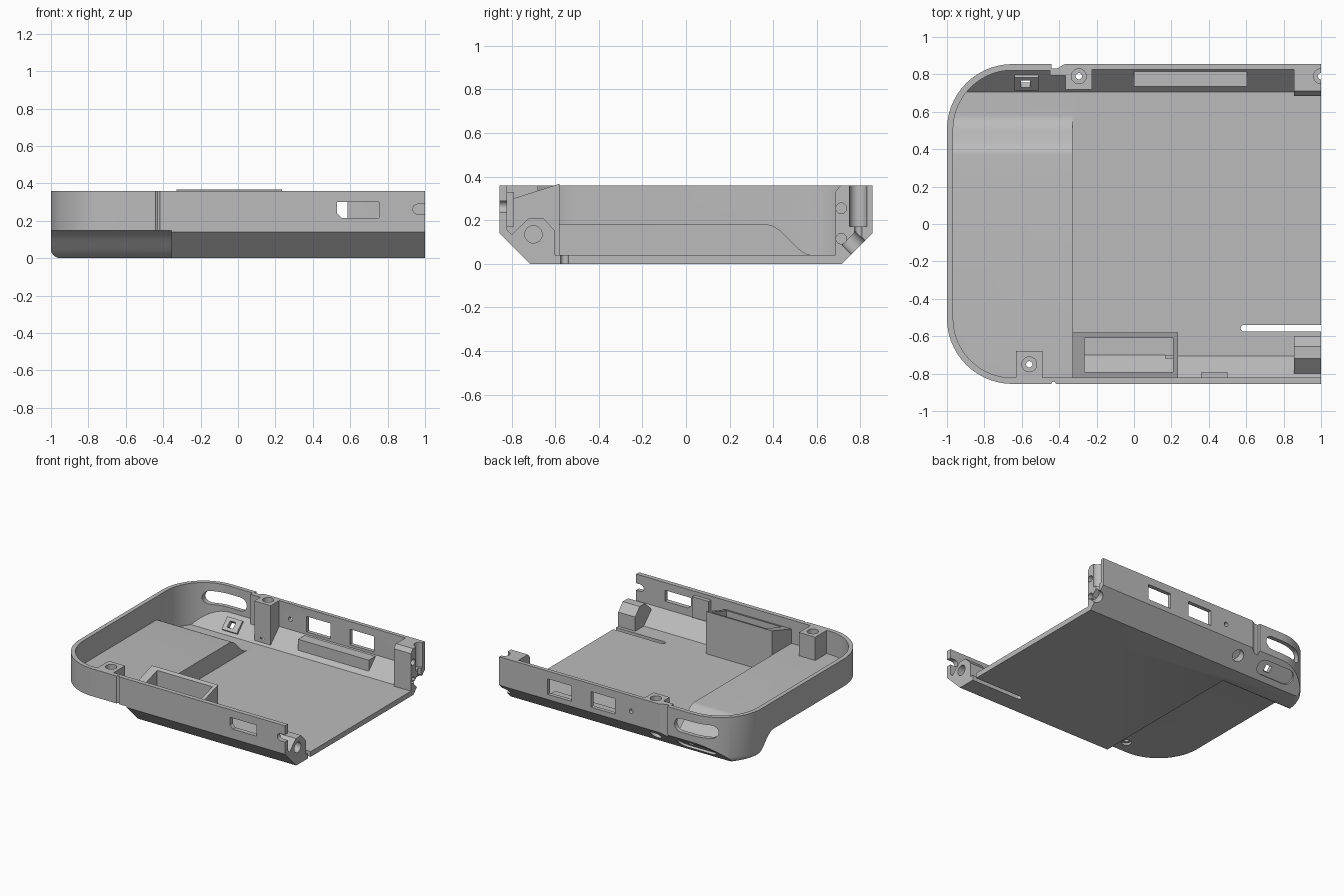
import bpy, bmesh
from math import sin, cos, pi
from mathutils import Matrix, Vector

if "Cube" in bpy.data.objects:
    bpy.data.objects.remove(bpy.data.objects["Cube"])

grey = bpy.data.materials.new("plain grey")
grey.use_nodes = True
GREY = (0.5, 0.5, 0.5, 1)
grey.diffuse_color = GREY
grey.node_tree.nodes["Principled BSDF"].inputs["Base Color"].default_value = GREY


def prism(name, pts, a, b, axis, round_base=0, matrix=None):
    """Extrude a 2D outline from a to b along the axis."""
    place = {"x": lambda p: (a, p[0], p[1]), "y": lambda p: (p[0], a, p[1]),
             "z": lambda p: (p[0], p[1], a)}[axis]
    bm = bmesh.new()
    base = bm.faces.new([bm.verts.new(place(p)) for p in pts])
    ext = bmesh.ops.extrude_face_region(bm, geom=[base], use_keep_orig=True)
    move = Vector([b - a if axis == k else 0 for k in "xyz"])
    bmesh.ops.translate(bm, vec=move, verts=[v for v in ext["geom"] if isinstance(v, bmesh.types.BMVert)])
    bmesh.ops.recalc_face_normals(bm, faces=bm.faces)
    if round_base:
        bmesh.ops.bevel(bm, geom=list(base.edges), offset=round_base, segments=5,
                        profile=0.5, affect="EDGES")
    if matrix:
        bm.transform(matrix)
    mesh = bpy.data.meshes.new(name)
    bm.to_mesh(mesh)
    bm.free()
    mesh.materials.append(grey)
    obj = bpy.data.objects.new(name, mesh)
    bpy.context.collection.objects.link(obj)
    return obj


def box(name, x, y, z):
    return prism(name, rect(x, y), z[0], z[1], "z")


def rect(u, v):
    return [(u[0], v[0]), (u[1], v[0]), (u[1], v[1]), (u[0], v[1])]


def circle(u, v, r, n=24):
    return [(u + r * cos(2 * pi * i / n), v + r * sin(2 * pi * i / n)) for i in range(n)]


def slot(u0, u1, v, r, n=8):
    """Long outline with round ends."""
    right = [(u1 - r + r * sin(pi * i / n), v - r * cos(pi * i / n)) for i in range(n + 1)]
    left = [(u0 + r - r * sin(pi * i / n), v + r * cos(pi * i / n)) for i in range(n + 1)]
    return right + left


def combine(obj, tool, op="DIFFERENCE", keep=False):
    mod = obj.modifiers.new("cut", "BOOLEAN")
    mod.operation, mod.solver, mod.object = op, "EXACT", tool
    bpy.context.view_layer.update()
    mesh = bpy.data.meshes.new_from_object(obj.evaluated_get(bpy.context.evaluated_depsgraph_get()))
    obj.modifiers.clear()
    obj.data = mesh
    if not keep:
        bpy.data.objects.remove(tool)


def plan(inset, n=14):
    """Top outline with two round corners at the closed end."""
    r, h, c = 0.35 - inset, 0.855 - inset, 0.505
    arc = [(-0.65 - r * sin(pi / 2 * i / n), c + r * cos(pi / 2 * i / n)) for i in range(n + 1)]
    return [(1.1, -h), (1.1, h)] + arc + [(x, -y) for x, y in reversed(arc)]


def ramp(y0, y1, z0, z1, n=14):
    """S-shaped slope between two floor heights."""
    return [(y0 + (y1 - y0) * i / n, z1 + (z0 - z1) * (1 + cos(pi * i / n)) / 2) for i in range(n + 1)]


# Shell: chamfered section, round plan, grip recess under the closed end
section = [(-0.715, 0), (0.715, 0), (0.855, 0.14), (0.855, 0.36), (-0.855, 0.36), (-0.855, 0.14)]
shell = prism("shell", section, -1.05, 1, "x")
combine(shell, prism("plan_tool", plan(0), 0, 0.5, "z", round_base=0.045), "INTERSECT")
recess = [(-1, 0.148)] + ramp(0.36, 0.58, 0.148, -0.002) + [(0.58, -0.1), (-1, -0.1)]
combine(shell, prism("recess_tool", recess, -1.1, -0.355, "x"))

# Cavity of the main bay and of the raised end bay
top = [(0.705, 0.04), (0.825, 0.16), (0.825, 0.5), (-0.82, 0.5)]
combine(shell, prism("main_bay", [(-0.82, 0.155), (-0.705, 0.04)] + top, -0.33, 1.1, "x"))
end_bay = prism("end_bay", [(-0.82, 0.18)] + ramp(0.37, 0.58, 0.18, 0.04) + top, -1.1, -0.31, "x")
combine(end_bay, prism("inner_plan", plan(0.033), -0.1, 1, "z"), "INTERSECT")
combine(shell, end_bay)

# Wall and floor openings
front_window = [(0.53, 0.24), (0.555, 0.215), (0.755, 0.215), (0.755, 0.3), (0.53, 0.3)]
openings = [
    prism("front_window", front_window, -0.9, -0.79, "y"),
    prism("front_end_notch", slot(0.935, 1.2, 0.262, 0.027), -0.9, -0.81, "y"),
    prism("back_window_a", rect((0.38, 0.585), (0.18, 0.3)), 0.8, 0.9, "y"),
    prism("back_window_b", rect((0.01, 0.215), (0.18, 0.3)), 0.8, 0.9, "y"),
    prism("back_pin_hole", circle(-0.13, 0.24, 0.017), 0.8, 0.9, "y"),
    prism("corner_window", slot(-0.84, -0.5, 0.245, 0.052), 0.55, 0.95, "y"),
    prism("floor_slot", slot(0.57, 1.2, -0.557, 0.018), -0.1, 0.1, "z"),
    prism("front_groove", circle(-0.43, -0.855, 0.012, 12), 0.1, 0.5, "z"),
    prism("back_groove", [(-0.44, 0.9), (-0.44, 0.832), (-0.41, 0.832), (-0.365, 0.858), (-0.36, 0.9)],
          0.08, 0.5, "z"),
]
for tool in openings:
    combine(shell, tool)


# Frame lying on the back chamfer: local z points inward
def chamfer_frame(x, y):
    return Matrix.Translation((x, y, y - 0.715)) @ Matrix.Rotation(pi / 4, 4, "X")


button = chamfer_frame(-0.64, 0.785)
combine(shell, prism("button_recess", slot(-0.16, 0.16, 0, 0.055), -0.1, 0.016, "z", matrix=button))
button_plate = prism("button_plate", rect((0.0, 0.13), (-0.05, 0.05)), 0.03, 0.052, "z", matrix=button)
button_hole = prism("button_hole", rect((0.035, 0.085), (-0.025, 0.025)), -0.1, 0.1, "z", matrix=button)
combine(shell, button_hole, keep=True)
combine(button_plate, button_hole)

# Screw posts
back_profile = [(0.72, 0.04), (0.825, 0.145), (0.825, 0.36), (0.72, 0.36)]
end_profile = [(0.685, 0.03), (0.71, 0.03), (0.825, 0.145), (0.825, 0.36), (0.71, 0.36), (0.685, 0.33)]
back_post = prism("back_post", back_profile, -0.365, -0.225, "x")
end_post = prism("end_post", end_profile, 0.855, 1, "x")
front_post = box("front_post", (-0.63, -0.49), (-0.82, -0.68), (0.17, 0.36))


def screw_hole(post, x, y, bore_z, sink):
    for tool in (prism("bore", circle(x, y, 0.04), bore_z, 0.5, "z"),
                 prism("shaft", circle(x, y, 0.017), -0.1, 0.5, "z"), sink):
        combine(post, tool, keep=True)
        combine(shell, tool)


for post, x in ((back_post, -0.295), (end_post, 1.0)):
    screw_hole(post, x, 0.79, 0.17,
               prism("sink", circle(0, 0, 0.045), -0.1, 0.06, "z", matrix=chamfer_frame(x, 0.79)))
screw_hole(front_post, -0.56, -0.75, 0.29, prism("sink", circle(-0.56, -0.75, 0.035), 0, 0.165, "z"))
for z in (0.115, 0.255):
    combine(end_post, prism("pin_hole", circle(0.712, z, 0.024), 0.93, 1.1, "x"))

# Hinge block at the open front corner
hinge_profile = [(-0.6, 0.03), (-0.6, 0.15), (-0.655, 0.21), (-0.72, 0.21), (-0.8, 0.135), (-0.695, 0.03)]
hinge_block = prism("hinge_block", hinge_profile, 0.855, 1, "x")
combine(hinge_block, prism("hinge_hole", circle(-0.7, 0.135, 0.04), 0.88, 1.1, "x"))

# Open compartment on the front wall with a sloping rim
holder = prism("compartment", [(-0.58, 0.03), (-0.58, 0.367), (-0.822, 0.29), (-0.822, 0.15), (-0.702, 0.03)],
               -0.33, 0.235, "x")
combine(holder, prism("compartment_tool", [(-0.61, 0.042), (-0.7, 0.042), (-0.79, 0.132), (-0.79, 0.6), (-0.61, 0.6)],
                      -0.265, 0.208, "x"))
box("compartment_rib", (0.165, 0.215), (-0.72, -0.7), (0.04, 0.24))

# Ledge, tab and groove backing along the walls
prism("back_ledge", [(0.735, 0.06), (0.815, 0.14), (0.815, 0.155), (0.735, 0.155)], 0, 0.605, "x")
box("front_tab", (0.36, 0.5), (-0.825, -0.79), (0.17, 0.33))
box("groove_backing", (-0.45, -0.365), (0.795, 0.828), (0.13, 0.36))

# Smooth the curved walls, keep the edges sharp
bpy.ops.object.select_all(action="DESELECT")
for obj in bpy.context.scene.objects:
    if obj.type == "MESH" and grey.name in obj.data.materials:
        obj.select_set(True)
        bpy.context.view_layer.objects.active = obj
bpy.ops.object.shade_smooth_by_angle(angle=pi / 6)
